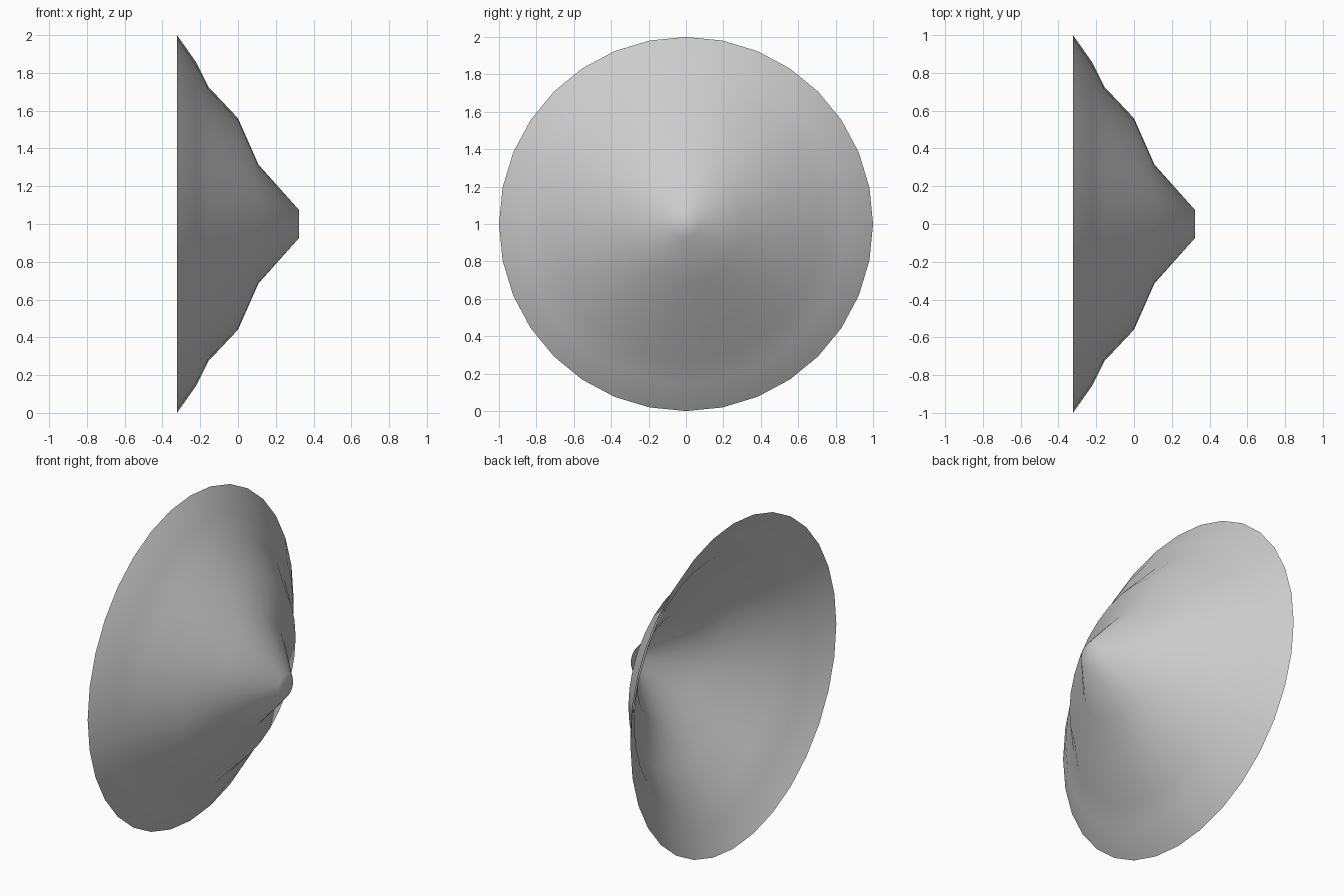
import bpy, bmesh, math

if "Cube" in bpy.data.objects:
    bpy.data.objects.remove(bpy.data.objects["Cube"])

SIDES = 32
# Profile from rim to tip: (x along axis, radius)
PROFILE = [(-0.323, 1.0), (-0.222, 0.857), (-0.156, 0.725),
           (0.0, 0.56), (0.108, 0.315), (0.323, 0.074)]

# Open cone-shaped shell, spun around the x axis
bm = bmesh.new()
rings = []
for x, r in PROFILE:
    ring = []
    for i in range(SIDES):
        a = 2 * math.pi * i / SIDES
        ring.append(bm.verts.new((x, r * math.cos(a), r * math.sin(a))))
    rings.append(ring)
for a, b in zip(rings, rings[1:]):
    for i in range(SIDES):
        j = (i + 1) % SIDES
        bm.faces.new((a[i], a[j], b[j], b[i]))

# Small flat tip
tip = bm.verts.new((PROFILE[-1][0], 0, 0))
for i in range(SIDES):
    bm.faces.new((rings[-1][i], rings[-1][(i + 1) % SIDES], tip))

for f in bm.faces:
    f.smooth = True

mesh = bpy.data.meshes.new("cone_shell")
bm.to_mesh(mesh)
bm.free()
shell = bpy.data.objects.new("cone_shell", mesh)
shell.location = (0, 0, 1)
bpy.context.collection.objects.link(shell)
